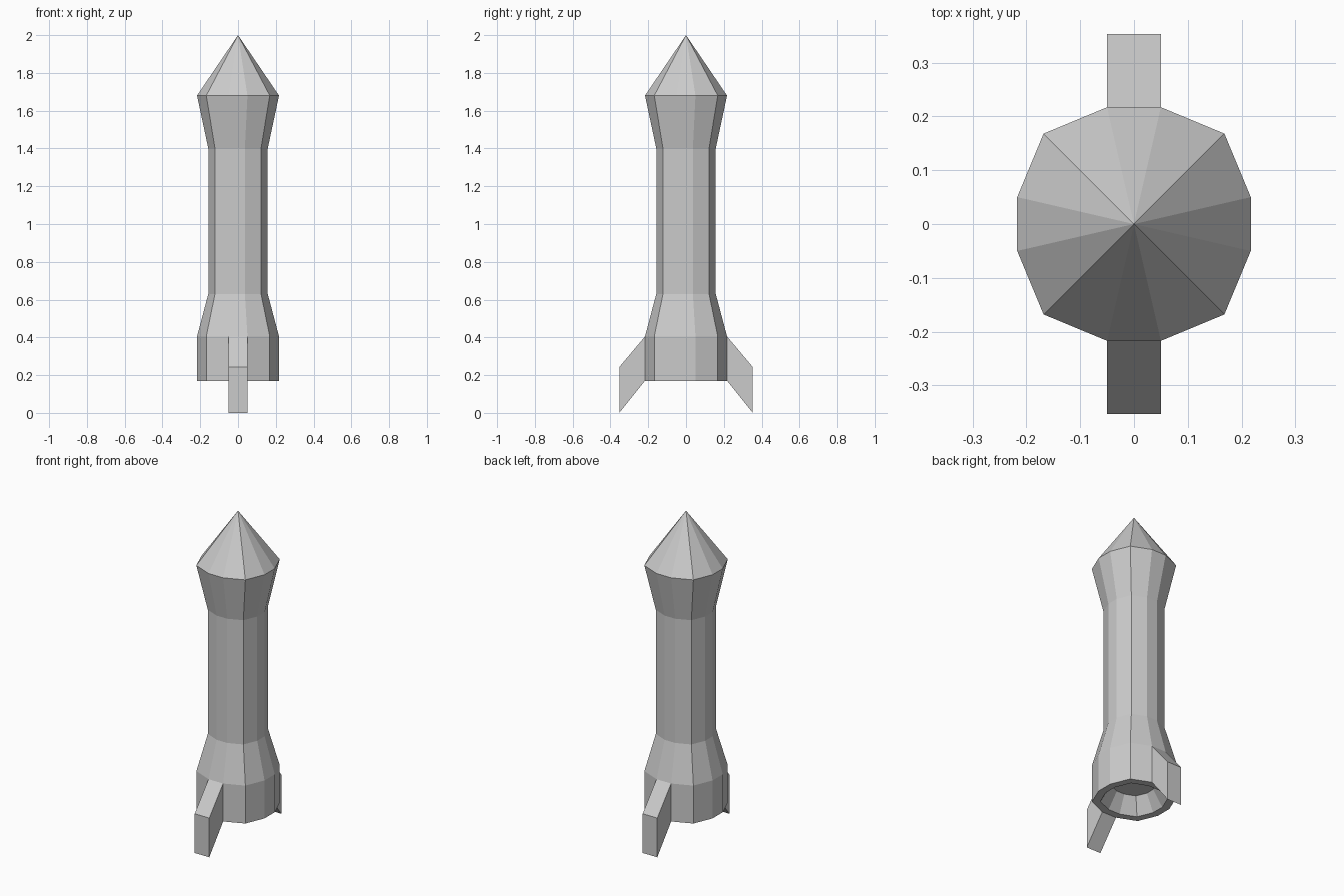
import bpy
import bmesh

if "Cube" in bpy.data.objects:
    bpy.data.objects.remove(bpy.data.objects["Cube"])

# Twelve-sided cross-section: one quarter, turned four times
QUARTER = [(0.217, -0.05), (0.217, 0.05), (0.168, 0.168)]
SECTION = []
for c, s in ((1, 0), (0, 1), (-1, 0), (0, -1)):
    SECTION += [(x * c - y * s, x * s + y * c) for x, y in QUARTER]

# (scale, height) from the nozzle's inner cap, round the rim and up to the nose base
PROFILE = [(0.54, 0.27), (0.80, 0.17), (1.0, 0.17), (1.0, 0.405),
           (0.725, 0.63), (0.725, 1.40), (1.0, 1.68)]


def finish(name, bm):
    bmesh.ops.recalc_face_normals(bm, faces=bm.faces)
    mesh = bpy.data.meshes.new(name)
    bm.to_mesh(mesh)
    bm.free()
    obj = bpy.data.objects.new(name, mesh)
    bpy.context.collection.objects.link(obj)
    return obj


# Rocket body: lofted rings with a recessed nozzle and a pointed nose
def build_body():
    bm = bmesh.new()
    rings = [[bm.verts.new((x * k, y * k, z)) for x, y in SECTION] for k, z in PROFILE]
    n = len(SECTION)
    for low, high in zip(rings, rings[1:]):
        for i in range(n):
            j = (i + 1) % n
            bm.faces.new((low[i], low[j], high[j], high[i]))
    bm.faces.new(rings[0])
    tip = bm.verts.new((0, 0, 2.0))
    for i in range(n):
        bm.faces.new((rings[-1][i], rings[-1][(i + 1) % n], tip))
    return finish("rocket_body", bm)


# Swept fin: side outline extruded across x, on the front or the back
def build_fin(name, side):
    outline = [(0.217, 0.17), (0.353, 0.0), (0.353, 0.243), (0.217, 0.405)]
    bm = bmesh.new()
    face = bm.faces.new([bm.verts.new((-0.05, side * y, z)) for y, z in outline])
    ext = bmesh.ops.extrude_face_region(bm, geom=[face])
    moved = [g for g in ext["geom"] if isinstance(g, bmesh.types.BMVert)]
    bmesh.ops.translate(bm, verts=moved, vec=(0.1, 0, 0))
    # Root face is dropped, the body wall closes it
    bmesh.ops.recalc_face_normals(bm, faces=bm.faces)
    root = [f for f in bm.faces if all(abs(abs(v.co.y) - 0.217) < 1e-4 for v in f.verts)]
    bmesh.ops.delete(bm, geom=root, context='FACES_ONLY')
    return finish(name, bm)


build_body()
build_fin("front_fin", -1)
build_fin("back_fin", 1)
